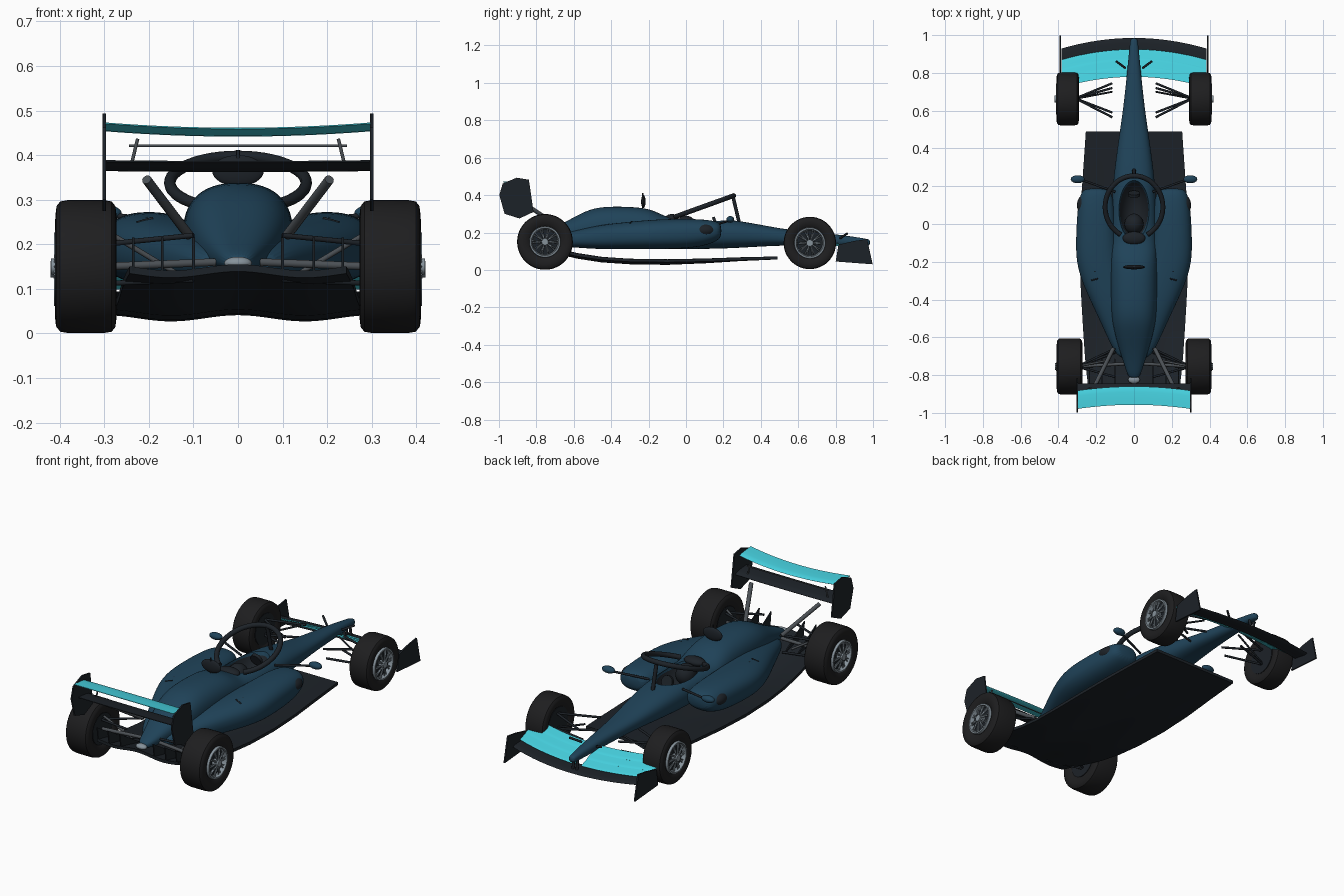
import bpy, bmesh, math
from mathutils import Vector, Matrix

if "Cube" in bpy.data.objects:
    bpy.data.objects.remove(bpy.data.objects["Cube"])


def mat(name, c):
    m = bpy.data.materials.new(name)
    m.diffuse_color = (*c, 1)
    m.use_nodes = True
    m.node_tree.nodes["Principled BSDF"].inputs["Base Color"].default_value = m.diffuse_color
    return m


BLUE = mat("deep_blue", (0.014, 0.056, 0.10))
TEAL = mat("teal", (0.06, 0.62, 0.72))
BLACK = mat("carbon", (0.012, 0.016, 0.021))
RUBBER = mat("rubber", (0.013, 0.013, 0.014))
GREY = mat("metal", (0.24, 0.29, 0.33))
DARK = mat("dark_grey", (0.07, 0.08, 0.09))


def finish(name, bm, m, mirror=False, subsurf=0):
    bmesh.ops.recalc_face_normals(bm, faces=bm.faces)
    me = bpy.data.meshes.new(name)
    bm.to_mesh(me)
    bm.free()
    me.materials.append(m)
    ob = bpy.data.objects.new(name, me)
    bpy.context.collection.objects.link(ob)
    if subsurf:
        s = ob.modifiers.new("Subsurf", 'SUBSURF')
        s.levels = s.render_levels = subsurf
    if mirror:
        ob.modifiers.new("Mirror", 'MIRROR').use_mirror_merge = False
    return ob


def skin(name, rings, m, mirror=False, subsurf=0, loop=False):
    """Skin a row of closed rings, capped at the ends or looped."""
    bm = bmesh.new()
    vs = [[bm.verts.new(p) for p in r] for r in rings]
    n = len(vs[0])
    pairs = list(zip(vs, vs[1:])) + ([(vs[-1], vs[0])] if loop else [])
    for a, b in pairs:
        for i in range(n):
            bm.faces.new((a[i], a[(i + 1) % n], b[(i + 1) % n], b[i]))
    if not loop:
        bm.faces.new(vs[0])
        bm.faces.new(vs[-1])
    return finish(name, bm, m, mirror, subsurf)


def rod(name, a, b, r, m, mirror=True, sides=10):
    a, b = Vector(a), Vector(b)
    q = (b - a).to_track_quat('Z', 'Y')
    c = [q @ Vector((r * math.cos(t), r * math.sin(t), 0))
         for t in (i * math.tau / sides for i in range(sides))]
    return skin(name, [[a + v for v in c], [b + v for v in c]], m, mirror)


def ball(name, loc, rad, m, mirror=False, rot=0, cut=None):
    bm = bmesh.new()
    mx = Matrix.Translation(loc) @ Matrix.Rotation(rot, 4, 'Z') @ Matrix.Diagonal((*rad, 1))
    bmesh.ops.create_uvsphere(bm, u_segments=32, v_segments=16, radius=1, matrix=mx)
    if cut is not None:
        bmesh.ops.delete(bm, geom=[v for v in bm.verts if v.co.z > cut], context='VERTS')
    return finish(name, bm, m, mirror)


def plate(name, x, t, yz, m, mirror=True):
    return skin(name, [[(x - t / 2, y, z) for y, z in yz], [(x + t / 2, y, z) for y, z in yz]], m, mirror)


def body(name, secs, m, mirror=False, e=2.4, n=24):
    """Sections: y, centre x, half width, bottom z, top z."""
    rings = []
    for y, cx, w, zb, zt in secs:
        ring = []
        for i in range(n):
            c, s = math.cos(i * math.tau / n), math.sin(i * math.tau / n)
            ring.append((cx + w * math.copysign(abs(c) ** (2 / e), c), y,
                         (zb + zt) / 2 + (zt - zb) / 2 * math.copysign(abs(s) ** (2 / e), s)))
        rings.append(ring)
    return skin(name, rings, m, mirror, 2)


def wing(name, x0, x1, le, te, t, m, sweep=0, rise=0, mirror=False, ref=0.38):
    prof = ((0, 0), (.08, .4), (.3, .55), (.65, .4), (1, .1), (1, -.1), (.65, -.1), (.3, -.4), (.08, -.35))
    rings = []
    for i in range(17):
        x = x0 + (x1 - x0) * i / 16
        k = (x / ref) ** 2
        rings.append([(x, le[0] + (te[0] - le[0]) * u + sweep * k,
                       le[1] + (te[1] - le[1]) * u ** 1.4 + v * t + rise * k) for u, v in prof])
    return skin(name, rings, m, mirror)


# Central tub, nose and engine cover
tub = body("tub_and_engine_cover", [
    (.985, 0, .017, .130, .162), (.96, 0, .022, .127, .168), (.8, 0, .037, .127, .192),
    (.62, 0, .056, .13, .207), (.48, 0, .077, .13, .225), (.3, 0, .103, .118, .262),
    (.15, 0, .117, .112, .275), (-.06, 0, .122, .11, .276), (-.11, 0, .123, .11, .285),
    (-.19, 0, .125, .11, .329), (-.3, 0, .125, .11, .339), (-.47, 0, .122, .11, .341),
    (-.56, 0, .108, .12, .305), (-.66, 0, .08, .13, .248), (-.76, 0, .047, .14, .2),
    (-.82, 0, .028, .143, .175)], BLUE)
cutter = ball("cockpit_cutter", (0, .075, .29), (.084, .16, .11), DARK)
cutter.hide_render = True
cutter.hide_set(True)
bo = tub.modifiers.new("Cockpit", 'BOOLEAN')
bo.operation, bo.object, bo.solver = 'DIFFERENCE', cutter, 'EXACT'
ball("cockpit_lining", (0, .075, .29), (.082, .158, .108), BLACK, cut=.262)
ball("seat", (0, 0, .235), (.05, .055, .055), BLACK)
ball("headrest", (0, -.075, .277), (.06, .035, .022), BLACK)
rod("steering_wheel", (0, .15, .25), (0, .165, .256), .032, BLACK, False, 20)

# Sidepods with inlets and louvre slits
body("sidepod", [
    (.19, .2, .06, .175, .245), (.16, .2, .085, .15, .262), (.08, .2, .1, .122, .272),
    (-.05, .2, .107, .112, .274), (-.2, .195, .115, .11, .268), (-.33, .155, .112, .11, .255),
    (-.45, .11, .1, .11, .242), (-.58, .075, .075, .118, .215), (-.72, .04, .045, .13, .18)],
    BLUE, True)
ball("sidepod_inlet", (.262, .1, .212), (.04, .055, .034), BLACK, True)
for i in range(3):
    y = -.21 - .04 * i
    rod("louvre_slit", (.215 - .012 * i, y, .258), (.25 - .012 * i, y - .008, .248), .004, BLACK)

# Head protection hoop and its pillar
pts = []
for i in range(41):
    a = math.radians(-152 + 304 * i / 40)
    y = .09 + .165 * math.cos(a)
    pts.append(Vector((.153 * math.sin(a), y, .28 + (y + .07) / .325 * .117)))
rings = []
for i, p in enumerate(pts):
    q = (pts[min(i + 1, 40)] - pts[max(i - 1, 0)]).to_track_quat('Z', 'Y')
    rings.append([p + q @ Vector((.013 * math.cos(t), .013 * math.sin(t), 0))
                  for t in (j * math.tau / 12 for j in range(12))])
skin("halo_hoop", rings, BLACK)
rod("halo_pillar", (0, .25, .397), (0, .285, .25), .01, BLACK, False)

# Mirrors and roof camera
ball("mirror", (.298, .237, .27), (.037, .021, .018), BLUE, True)
rod("mirror_stem", (.1, .17, .245), (.28, .235, .265), .006, BLACK)
ball("roof_camera", (0, -.228, .365), (.058, .012, .035), BLACK)
rod("roof_antenna", (0, -.232, .33), (0, -.232, .412), .004, BLACK, False)
rod("nose_camera", (.045, .825, .17), (.095, .862, .195), .006, BLACK)

# Floor sweeping up into the diffuser
rings = []
for y, w, z in ((.49, .255, .062), (.3, .268, .058), (.1, .282, .051), (-.1, .288, .047), (-.3, .284, .05),
                (-.45, .276, .06), (-.58, .268, .08), (-.7, .26, .108), (-.8, .25, .132), (-.86, .243, .145)):
    k = max(0, min(1, (.45 - y) / .5))
    xs = [w * (i / 14 - 1) for i in range(29)]
    lo = [(x, y, z - .014 * k * math.sin(math.pi * min(1, abs(x) / .3)) ** 2 - .006) for x in xs]
    rings.append(lo + [(x, y, c + .016) for x, _, c in reversed(lo)])
skin("floor", rings, BLACK)
for x in (.1, .17, .235):
    plate("diffuser_fin", x, .006, ((-.7, .11), (-.86, .14), (-.87, .215), (-.83, .19)), BLACK)
ex = ball("exhaust", (0, -.825, .158), (.031, .02, .014), GREY)

# Front wing: main plane, three flaps, end plates
wing("front_main_plane", -.385, .385, (.985, .075), (.89, .085), .012, BLACK, -.055, .015)
for i in range(3):
    y, z = .925 - .047 * i, .095 + .02 * i
    wing("front_flap", .02, .385, (y, z), (y - .052, z + .02), .008, TEAL, -.055, .012, True)
plate("front_end_plate", .39, .008, ((.8, .045), (.815, .135), (.9, .155), (.968, .165), (.998, .03)), BLACK)
rod("nose_pylon", (.012, .95, .08), (.012, .94, .145), .007, BLACK)

# Rear wing: main plane, flap, end plates, pylons
wing("rear_main_plane", -.297, .297, (-.845, .368), (-.94, .385), .018, BLACK, 0, .002, ref=.3)
wing("rear_flap", -.297, .297, (-.86, .446), (-.957, .46), .014, TEAL, -.022, .012, ref=.3)
plate("rear_end_plate", .3, .008, ((-.998, .4), (-.98, .462), (-.905, .493), (-.84, .482),
                                   (-.815, .31), (-.89, .275), (-.97, .3)), BLACK)
rod("wing_pylon", (.11, -.66, .22), (.205, -.85, .345), .011, DARK)
rod("wing_cross_rod", (-.245, -.87, .421), (.245, -.87, .421), .003, DARK, False)
rod("wing_rod_post", (.24, -.87, .375), (.225, -.87, .437), .004, DARK)


def wheel(tag, y, z, cx, w, r):
    """Lathed tyre, hub drum and spoked rim, mirrored to both sides."""
    rim = .082
    prof = ((-.8, rim), (-.94, rim + .012), (-1, r * .8), (-.97, r * .91), (-.85, r * .98), (-.6, r),
            (.6, r), (.85, r * .98), (.97, r * .91), (1, r * .8), (.94, rim + .012), (.8, rim))
    turn = [i * math.tau / 48 for i in range(48)]

    def lathe(name, pr, m):
        skin(name, [[(cx + a, y + b * math.cos(t), z + b * math.sin(t)) for a, b in pr] for t in turn],
             m, True, loop=True)

    lathe(tag + "_tyre", [(a * w, b) for a, b in prof], RUBBER)
    rod(tag + "_drum", (cx - w * .85, y, z), (cx + w * .65, y, z), rim + .001, BLACK, sides=32)
    o = w * .85
    lathe(tag + "_rim", [(o - .01, rim + .003), (o + .012, rim), (o + .012, rim - .008), (o - .01, rim - .014)], GREY)
    rod(tag + "_hub", (cx + w * .6, y, z), (cx + w + .01, y, z), .018, GREY, sides=16)
    for i in range(10):
        for d in (-.09, .09):
            t = i * math.tau / 10
            rod(tag + "_spoke", (cx + w + .001, y + .014 * math.cos(t), z + .014 * math.sin(t)),
                (cx + o, y + .076 * math.cos(t + d), z + .076 * math.sin(t + d)), .0035, GREY, sides=5)


wheel("front_wheel", .662, .144, .351, .059, .14)
wheel("rear_wheel", -.754, .15, .341, .068, .149)

# Suspension arms: inner y, inner z, outer z
for yi, zi, zo in ((.745, .185, .195), (.565, .185, .195), (.72, .125, .11), (.59, .125, .11)):
    rod("front_wishbone", (.115, yi, zi), (.31, .665, zo), .006, BLACK)
rod("front_push_rod", (.115, .7, .2), (.3, .665, .12), .005, BLACK)
for yi, zi, zo in ((-.66, .22, .2), (-.81, .22, .2), (-.68, .12, .112), (-.82, .12, .112)):
    rod("rear_wishbone", (.1, yi, zi), (.3, -.754, zo), .006, BLACK)
rod("rear_drive_shaft", (.05, -.74, .16), (.3, -.754, .15), .009, DARK)
rod("rear_pull_rod", (.13, -.72, .13), (.28, -.75, .22), .006, DARK)

# Smooth shading with crisp edges
for ob in bpy.context.scene.objects:
    if ob.type == 'MESH' and ob is not cutter:
        ob.select_set(True)
        bpy.context.view_layer.objects.active = ob
bpy.ops.object.shade_smooth_by_angle(angle=math.radians(40))
